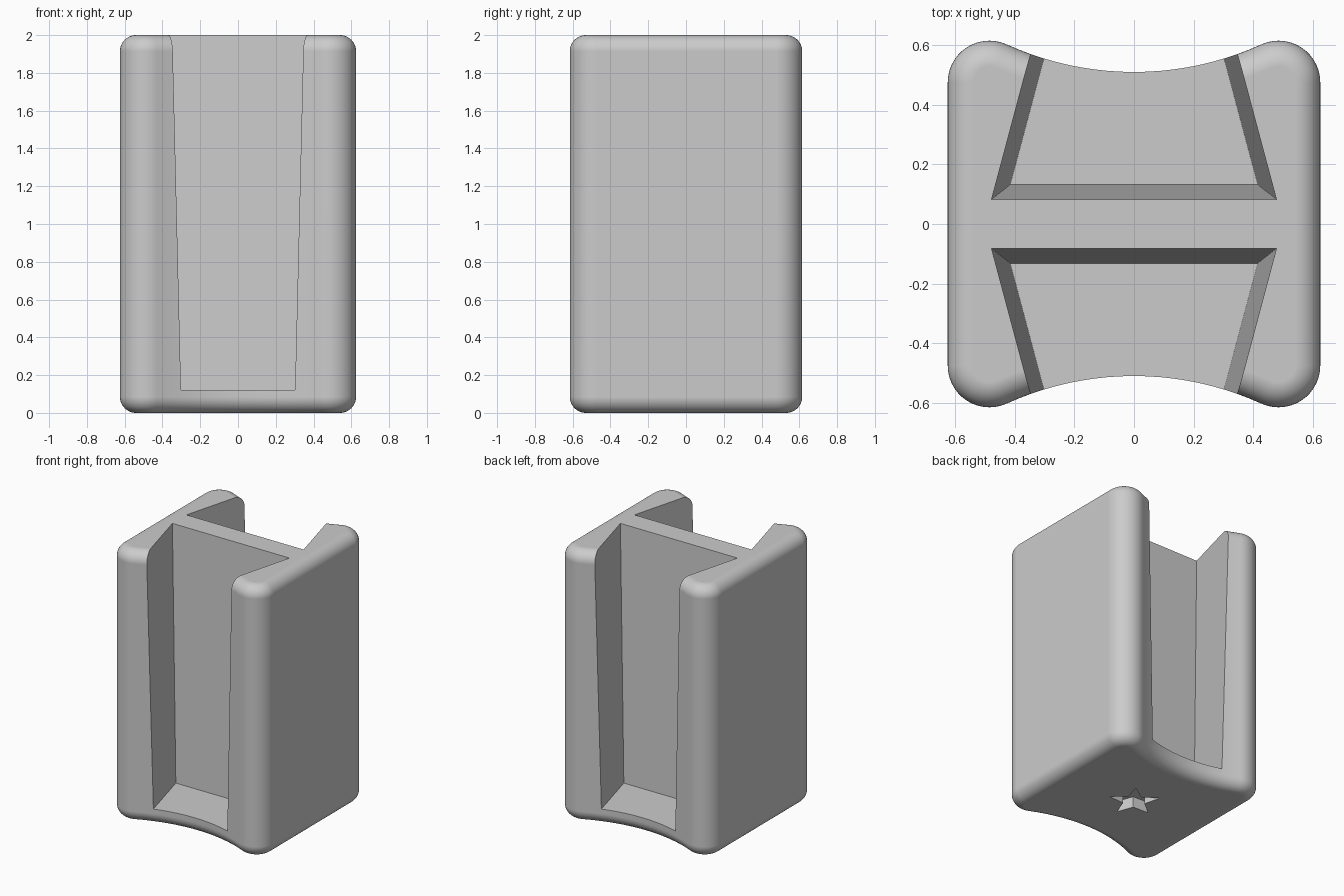
import bpy
import bmesh
from math import sin, cos, pi, atan2, hypot, radians

if "Cube" in bpy.data.objects:
    bpy.data.objects.remove(bpy.data.objects["Cube"], do_unlink=True)

HEIGHT = 2.0
FILLET = 0.085
CORNER_X, CORNER_Y, CORNER_R = 0.485, 0.475, 0.14
WAIST_Y, WAIST_R = 0.51, 1.032

grey = bpy.data.materials.new("plain grey")
grey.use_nodes = True
grey.diffuse_color = (0.6, 0.6, 0.6, 1)
grey.node_tree.nodes["Principled BSDF"].inputs["Base Color"].default_value = grey.diffuse_color


def loft(name, rings):
    """Closed solid through rings of equal point count."""
    bm = bmesh.new()
    loops = [[bm.verts.new(p) for p in ring] for ring in rings]
    n = len(loops[0])
    for low, high in zip(loops, loops[1:]):
        for i in range(n):
            j = (i + 1) % n
            bm.faces.new((low[i], low[j], high[j], high[i]))
    bm.faces.new(loops[0][::-1])
    bm.faces.new(loops[-1])
    bmesh.ops.recalc_face_normals(bm, faces=bm.faces)
    mesh = bpy.data.meshes.new(name)
    bm.to_mesh(mesh)
    bm.free()
    mesh.materials.append(grey)
    obj = bpy.data.objects.new(name, mesh)
    bpy.context.collection.objects.link(obj)
    return obj


def outline(inset, z):
    """Rounded square with hollowed front and back, shrunk by inset."""
    arc_y = WAIST_Y + WAIST_R
    dx, dy = CORNER_X, arc_y - CORNER_Y
    end = atan2(dy, -dx)
    r, big = CORNER_R - inset, WAIST_R + inset
    steps = 14
    quarter = [(CORNER_X + r * cos(end * i / steps),
                CORNER_Y + r * sin(end * i / steps)) for i in range(steps + 1)]
    sweep = atan2(dx, dy)
    quarter += [(big * sin(sweep * (1 - i / 10)), arc_y - big * cos(sweep * (1 - i / 10)))
                for i in range(1, 11)]
    left = [(-x, y) for x, y in quarter[-2::-1]]
    half = quarter + left
    full = half + [(-x, -y) for x, y in half]
    return [(x, y, z) for x, y in full]


# Body with rounded top and bottom rims
bottom = []
for i in range(11):
    a = pi / 2 * i / 10
    bottom.append((FILLET * (1 - sin(a)), FILLET * (1 - cos(a))))
levels = bottom + [(d, HEIGHT - z) for d, z in reversed(bottom)]
body = loft("body", [outline(d, z) for d, z in levels])


def pocket_ring(z, side):
    """Dovetail section, widening towards the top."""
    t = (z - 0.12) / (HEIGHT - 0.12)
    inner_y = 0.132 - 0.05 * t
    inner_x = 0.415 + 0.063 * t
    outer_x = inner_x - 0.267 * (0.8 - inner_y)
    return [(-inner_x, side * inner_y, z), (inner_x, side * inner_y, z),
            (outer_x, side * 0.8, z), (-outer_x, side * 0.8, z)]


def star_ring(z):
    ring = []
    for i in range(10):
        r = 0.075 if i % 2 else 0.178
        a = radians(-90 + 36 * i)
        ring.append((r * cos(a), r * sin(a), z))
    return ring


# Front and back pockets, star recess underneath
cutters = [loft("pocket_cutter", [pocket_ring(z, s) for z in (0.12, 2.2)]) for s in (-1, 1)]
cutters.append(loft("star_cutter", [star_ring(z) for z in (-0.1, 0.08)]))

bpy.context.view_layer.objects.active = body
for cutter in cutters:
    cutter.hide_render = True
    cut = body.modifiers.new("cut", "BOOLEAN")
    cut.operation = "DIFFERENCE"
    cut.solver = "EXACT"
    cut.object = cutter
    bpy.ops.object.modifier_apply(modifier=cut.name)
    bpy.data.objects.remove(cutter, do_unlink=True)

# Smooth fillets, crisp pocket edges
bpy.ops.object.select_all(action="DESELECT")
body.select_set(True)
bpy.ops.object.shade_smooth_by_angle(angle=radians(25))
weighted = body.modifiers.new("even_normals", "WEIGHTED_NORMAL")
weighted.keep_sharp = True
